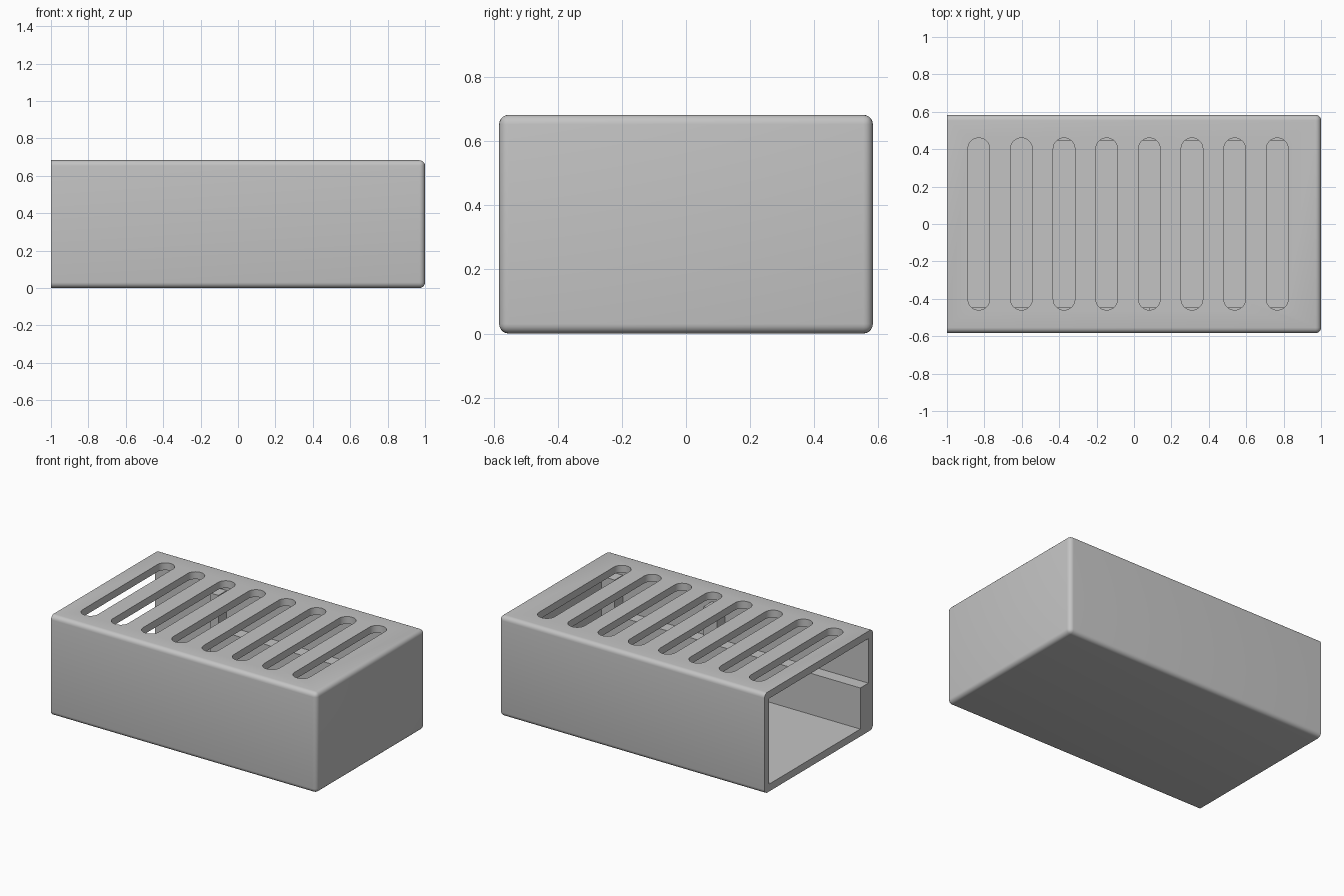
import bpy, bmesh
from mathutils import Vector

if "Cube" in bpy.data.objects:
    bpy.data.objects.remove(bpy.data.objects["Cube"], do_unlink=True)

WIDTH, HEIGHT = 1.167, 0.683      # overall y and z size
WALL, RADIUS = 0.05, 0.03         # shell thickness, outer rounding
Y, INNER = WIDTH / 2, WIDTH / 2 - WALL
LEDGE_Y, LEDGE_Z, POST_Z = 0.447, 0.33, 0.57

grey = bpy.data.materials.new("plain_grey")
grey.use_nodes = True
grey.diffuse_color = (0.55, 0.55, 0.55, 1)
grey.node_tree.nodes["Principled BSDF"].inputs["Base Color"].default_value = grey.diffuse_color


def make_object(name, bm):
    mesh = bpy.data.meshes.new(name)
    bmesh.ops.recalc_face_normals(bm, faces=bm.faces)
    bm.to_mesh(mesh)
    bm.free()
    mesh.materials.append(grey)
    ob = bpy.data.objects.new(name, mesh)
    bpy.context.scene.collection.objects.link(ob)
    return ob


def box_mesh(low, high):
    bm = bmesh.new()
    bmesh.ops.create_cube(bm, size=1)
    low, high = Vector(low), Vector(high)
    for v in bm.verts:
        v.co = (low + high) / 2 + v.co * (high - low)
    return bm


def box(name, low, high):
    return make_object(name, box_mesh(low, high))


def combine(target, tool, operation):
    """Apply a boolean and remove the helper."""
    tool.hide_render = True
    mod = target.modifiers.new("boolean", "BOOLEAN")
    mod.operation = operation
    mod.solver = "EXACT"
    mod.object = tool
    bpy.context.view_layer.objects.active = target
    bpy.ops.object.modifier_apply(modifier=mod.name)
    bpy.data.objects.remove(tool, do_unlink=True)


# Outer body: every edge rounded except those around the open end
bm = box_mesh((-1, -Y, 0), (1, Y, HEIGHT))
round_edges = [e for e in bm.edges if max(v.co.x for v in e.verts) > 0]
bmesh.ops.bevel(bm, geom=round_edges, offset=RADIUS, segments=5,
                profile=0.5, affect="EDGES")
case = make_object("vented_case", bm)

# Hollow interior, open at one end
combine(case, box("cavity", (-1.2, -INNER, WALL), (1 - WALL, INNER, HEIGHT - WALL)), "DIFFERENCE")

# Side ledges and the retaining posts standing on them
EMBED = 0.015
supports = [  # side, start x, end x, top z
    (-1, -1, 0.96, LEDGE_Z),
    (1, -0.52, 0.96, LEDGE_Z),
    (-1, 0.08, 0.18, POST_Z),
    (1, -0.52, -0.46, POST_Z),
    (-1, 0.85, 0.96, POST_Z),
    (1, 0.85, 0.96, POST_Z),
]
for side, start, end, top in supports:
    y0, y1 = sorted((side * LEDGE_Y, side * (INNER + EMBED)))
    combine(case, box("support", (start, y0, WALL - EMBED), (end, y1, top)), "UNION")

# Row of round-ended vent slots through the top
SLOT_R, SLOT_END = 0.058, 0.46
for i in range(8):
    bm = bmesh.new()
    bmesh.ops.create_cone(bm, cap_ends=True, segments=32, radius1=SLOT_R,
                          radius2=SLOT_R, depth=0.09)
    # Stretch the disc into a slot, splitting it along its middle
    bmesh.ops.bisect_plane(bm, geom=bm.verts[:] + bm.edges[:] + bm.faces[:],
                           plane_co=(0, 0.001, 0), plane_no=(0, 1, 0))
    for v in bm.verts:
        v.co.y += (SLOT_END - SLOT_R) * (1 if v.co.y > 0.0005 else -1)
        v.co += Vector((-0.83 + 0.228 * i, 0, HEIGHT - 0.03))
    combine(case, make_object("slot_cutter", bm), "DIFFERENCE")

# Smooth the rounded edges, keep the corners crisp
for ob in bpy.context.selected_objects:
    ob.select_set(False)
case.select_set(True)
bpy.context.view_layer.objects.active = case
bpy.ops.object.shade_smooth_by_angle(angle=0.6)
